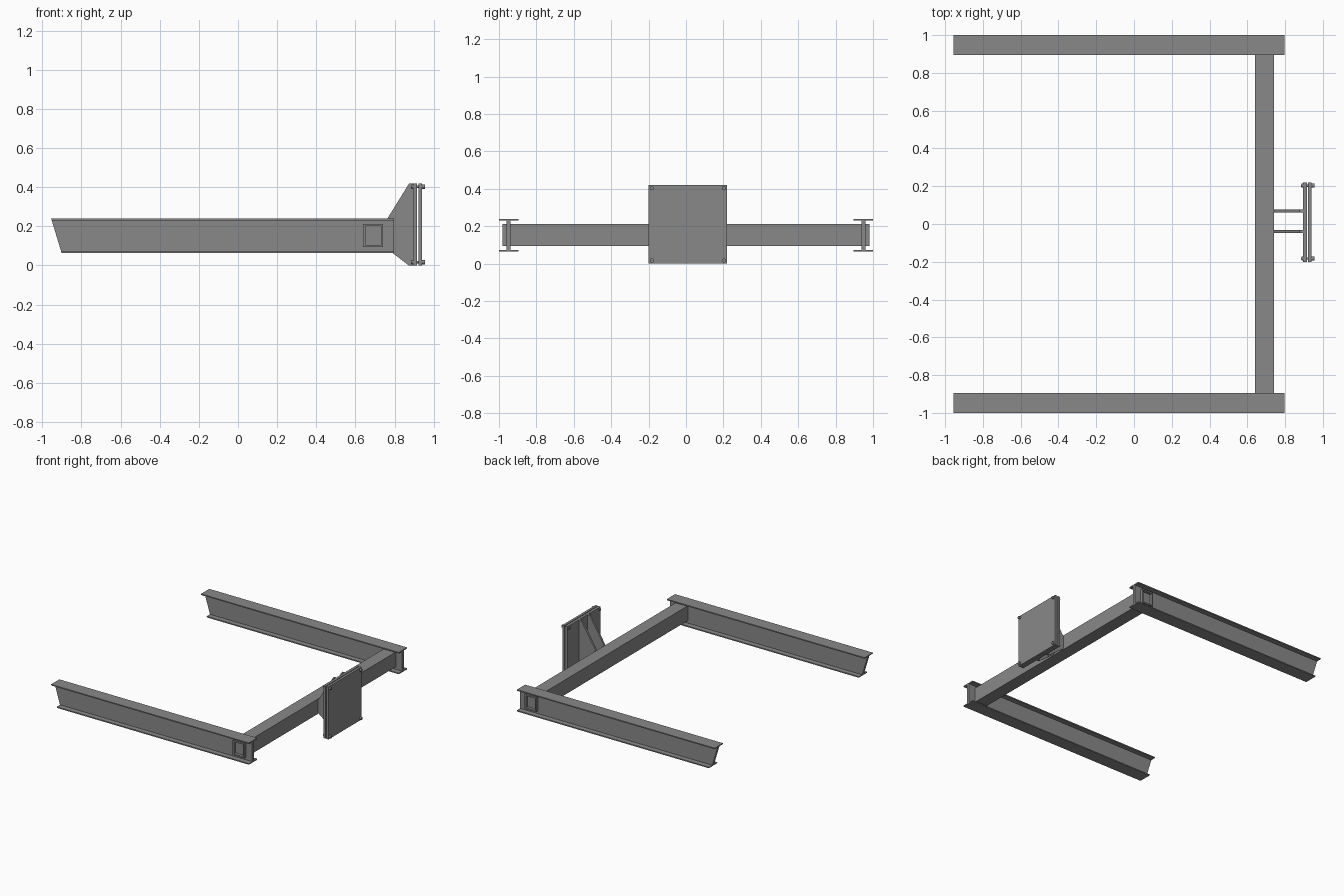
import bpy, bmesh
from mathutils import Matrix

if "Cube" in bpy.data.objects:
    bpy.data.objects.remove(bpy.data.objects["Cube"], do_unlink=True)

steel = bpy.data.materials.new("steel_grey")
steel.use_nodes = True
GREY = (0.25, 0.25, 0.25, 1)
steel.diffuse_color = GREY
steel.node_tree.nodes["Principled BSDF"].inputs["Base Color"].default_value = GREY


def finish(name, bm):
    bmesh.ops.recalc_face_normals(bm, faces=bm.faces[:])
    mesh = bpy.data.meshes.new(name)
    bm.to_mesh(mesh)
    bm.free()
    mesh.materials.append(steel)
    obj = bpy.data.objects.new(name, mesh)
    bpy.context.collection.objects.link(obj)
    return obj


def extrude(name, points, offset):
    """Extrude a closed outline of 3D points along an offset."""
    bm = bmesh.new()
    face = bm.faces.new([bm.verts.new(p) for p in points])
    new = bmesh.ops.extrude_face_region(bm, geom=[face])["geom"]
    bmesh.ops.translate(bm, vec=offset,
                        verts=[v for v in new if isinstance(v, bmesh.types.BMVert)])
    return finish(name, bm)


def box(name, x, y, z):
    return extrude(name, [(x[0], y[0], z[0]), (x[1], y[0], z[0]),
                          (x[1], y[0], z[1]), (x[0], y[0], z[1])], (0, y[1] - y[0], 0))


# Side rails: I-beams with a raked free end
LOW, HIGH, FLANGE = 0.07, 0.245, 0.009
HALF, WEB, RAIL_Y = 0.052, 0.011, 0.948
half_outline = [(HALF, LOW), (HALF, LOW + FLANGE), (WEB, LOW + FLANGE),
                (WEB, HIGH - FLANGE), (HALF, HIGH - FLANGE), (HALF, HIGH)]
outline = half_outline + [(-y, z) for y, z in reversed(half_outline)]
for side, label in ((1, "back"), (-1, "front")):
    rail = extrude(label + "_rail", [(0.797, side * RAIL_Y + y, z) for y, z in outline],
                   (-1.7, 0, 0))
    for v in rail.data.vertices:
        if v.co.x < 0:
            v.co.x = -0.902 - 0.053 * (v.co.z - LOW) / (HIGH - LOW)

# Cross tube: hollow box section passing through both webs
X0, X1, Z0, Z1, WALL, END = 0.64, 0.742, 0.099, 0.218, 0.011, 0.982
for name, z in (("tube_bottom", (Z0, Z0 + WALL)), ("tube_top", (Z1 - WALL, Z1))):
    box(name, (X0, X1), (-END, END), z)
for name, x in (("tube_inner_wall", (X0, X0 + WALL)), ("tube_outer_wall", (X1 - WALL, X1))):
    box(name, x, (-END, END), (Z0 + WALL, Z1 - WALL))

# Gusset plates carrying the mount
gusset = [(X1, Z0 + 0.007), (0.873, 0.005), (0.895, 0.005),
          (0.895, 0.425), (0.875, 0.425), (X1, Z1 - 0.008)]
for label, y in (("left", 0.06), ("right", -0.047)):
    extrude(label + "_gusset", [(x, y, z) for x, z in gusset], (0, 0.016, 0))

# Mounting plates, a narrow gap apart
box("inner_mount_plate", (0.895, 0.916), (-0.2, 0.22), (0.005, 0.425))
box("outer_mount_plate", (0.922, 0.941), (-0.2, 0.22), (0.005, 0.425))

# Corner bolts with a nut and a head
for y in (-0.183, 0.203):
    for z in (0.022, 0.408):
        bm = bmesh.new()
        for radius, start, stop in ((0.006, 0.885, 0.954), (0.011, 0.887, 0.895),
                                    (0.011, 0.941, 0.955)):
            place = Matrix.Translation(((start + stop) / 2, y, z)) @ Matrix.Rotation(1.5708, 4, "Y")
            bmesh.ops.create_cone(bm, cap_ends=True, segments=12, radius1=radius,
                                  radius2=radius, depth=stop - start, matrix=place)
        finish("corner_bolt", bm)

# Rest the lowest edge on the floor
for obj in bpy.context.collection.objects:
    if obj.type == "MESH" and obj.data.materials and obj.data.materials[0] == steel:
        obj.location.z = -0.005
